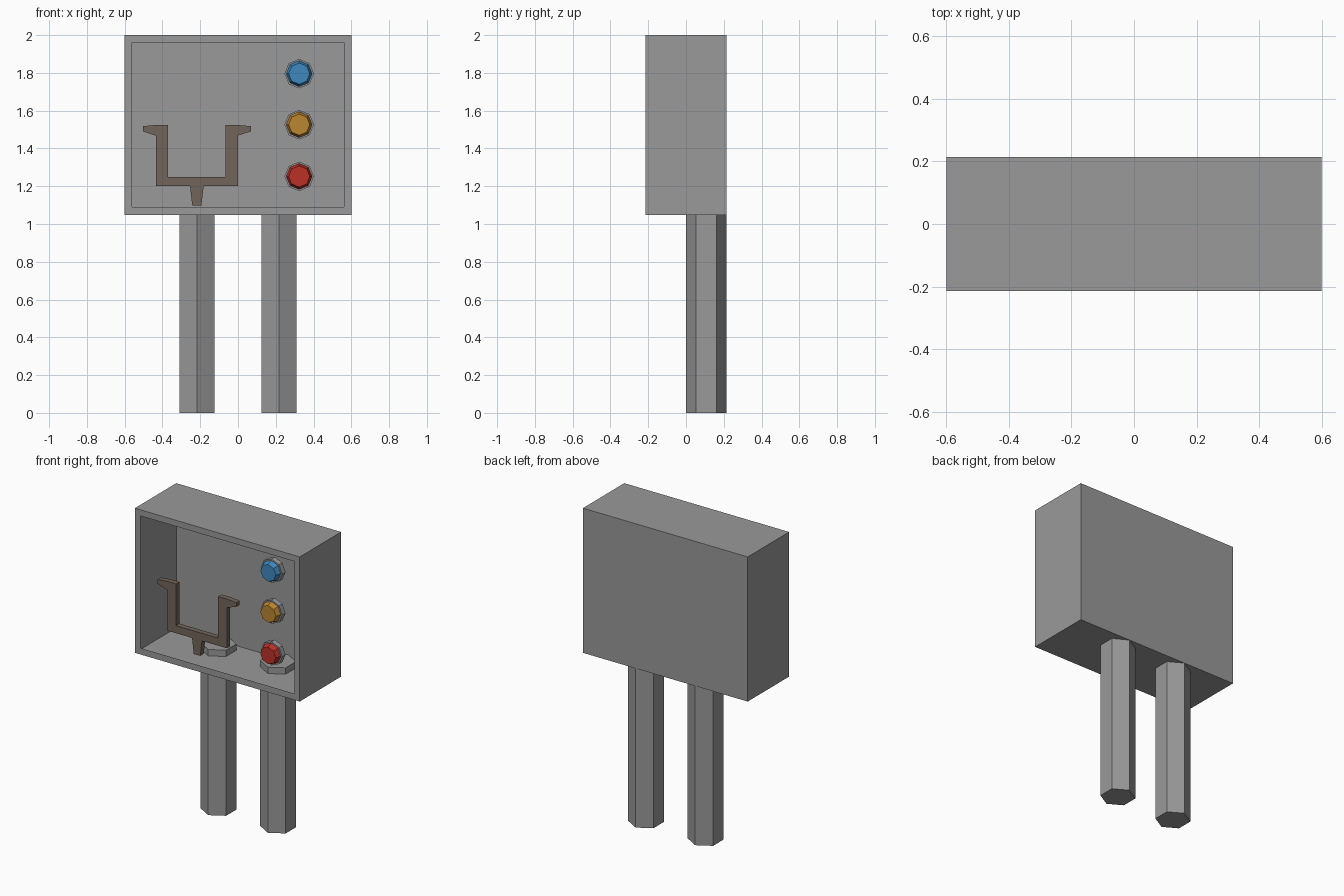
import bpy, bmesh
from math import sin, cos, tau

if "Cube" in bpy.data.objects:
    bpy.data.objects.remove(bpy.data.objects["Cube"], do_unlink=True)


def material(name, r, g, b):
    m = bpy.data.materials.new(name)
    m.use_nodes = True
    m.diffuse_color = (r, g, b, 1)
    m.node_tree.nodes["Principled BSDF"].inputs["Base Color"].default_value = (r, g, b, 1)
    return m


grey = material("metal grey", 0.32, 0.32, 0.32)
steel = material("bezel grey", 0.32, 0.33, 0.35)
brown = material("bracket brown", 0.17, 0.13, 0.10)
blue = material("button blue", 0.05, 0.25, 0.52)
orange = material("button orange", 0.50, 0.24, 0.03)
red = material("button red", 0.50, 0.03, 0.02)


def finish(name, bm, mat, recalc=True):
    if recalc:
        bmesh.ops.recalc_face_normals(bm, faces=bm.faces)
    mesh = bpy.data.meshes.new(name)
    bm.to_mesh(mesh)
    bm.free()
    mesh.materials.append(mat)
    ob = bpy.data.objects.new(name, mesh)
    bpy.context.collection.objects.link(ob)
    return ob


def loft(name, loops, mat):
    """Closed solid through a series of matching vertex loops."""
    bm = bmesh.new()
    rings = [[bm.verts.new(p) for p in loop] for loop in loops]
    n = len(rings[0])
    for a, b in zip(rings, rings[1:]):
        for i in range(n):
            j = (i + 1) % n
            bm.faces.new((a[i], a[j], b[j], b[i]))
    bm.faces.new(rings[0])
    bm.faces.new(rings[-1])
    return finish(name, bm, mat)


def polygon(sides, radius):
    return [(radius * sin(tau * i / sides), radius * cos(tau * i / sides)) for i in range(sides)]


# Cabinet: thin open shell with a flat lip around the front opening
W, D, BOTTOM, TOP = 0.6, 0.215, 1.048, 2.0
bm = bmesh.new()
bmesh.ops.create_cube(bm, size=1)
for v in bm.verts:
    v.co = (v.co.x * 2 * W, v.co.y * 2 * D, BOTTOM + (v.co.z + 0.5) * (TOP - BOTTOM))
bm.normal_update()
front = [f for f in bm.faces if f.normal.y < -0.9]
bmesh.ops.inset_region(bm, faces=front, thickness=0.055)
for v in front[0].verts:
    v.co.z = 1.09 if v.co.z < 1.5 else 1.96
bmesh.ops.delete(bm, geom=front, context='FACES')
finish("cabinet_shell", bm, grey, recalc=False)

# Legs: hexagonal posts poking slightly through the cabinet floor
for side, x in (("left", 0.217), ("right", -0.217)):
    loft(side + "_leg",
         [[(x + px, 0.107 + py, z) for px, py in polygon(6, 0.107)] for z in (0, 1.09)], grey)

# Forked bracket: half outline mirrored about its stem
half = [(0.153, 1.25), (0.153, 1.524), (0.218, 1.524), (0.286, 1.518), (0.286, 1.49),
        (0.217, 1.468), (0.217, 1.2), (0.036, 1.2), (0.024, 1.098)]
outline = half + [(-x, z) for x, z in reversed(half)]
loft("forked_bracket",
     [[(x - 0.218, y, z) for x, z in outline] for y in (-0.115, -0.08)], brown)

# Buttons: octagonal bezel with a tapered coloured cap
for label, z, mat in (("top", 1.796, blue), ("middle", 1.526, orange), ("bottom", 1.252, red)):
    def stack(sections):
        return [[(0.324 + px, y, z + pz) for px, pz in polygon(8, r)] for y, r in sections]
    loft(label + "_button_bezel", stack([(-0.115, 0.078), (-0.08, 0.078)]), steel)
    loft(label + "_button_cap", stack([(-0.15, 0.056), (-0.114, 0.069)]), mat)
